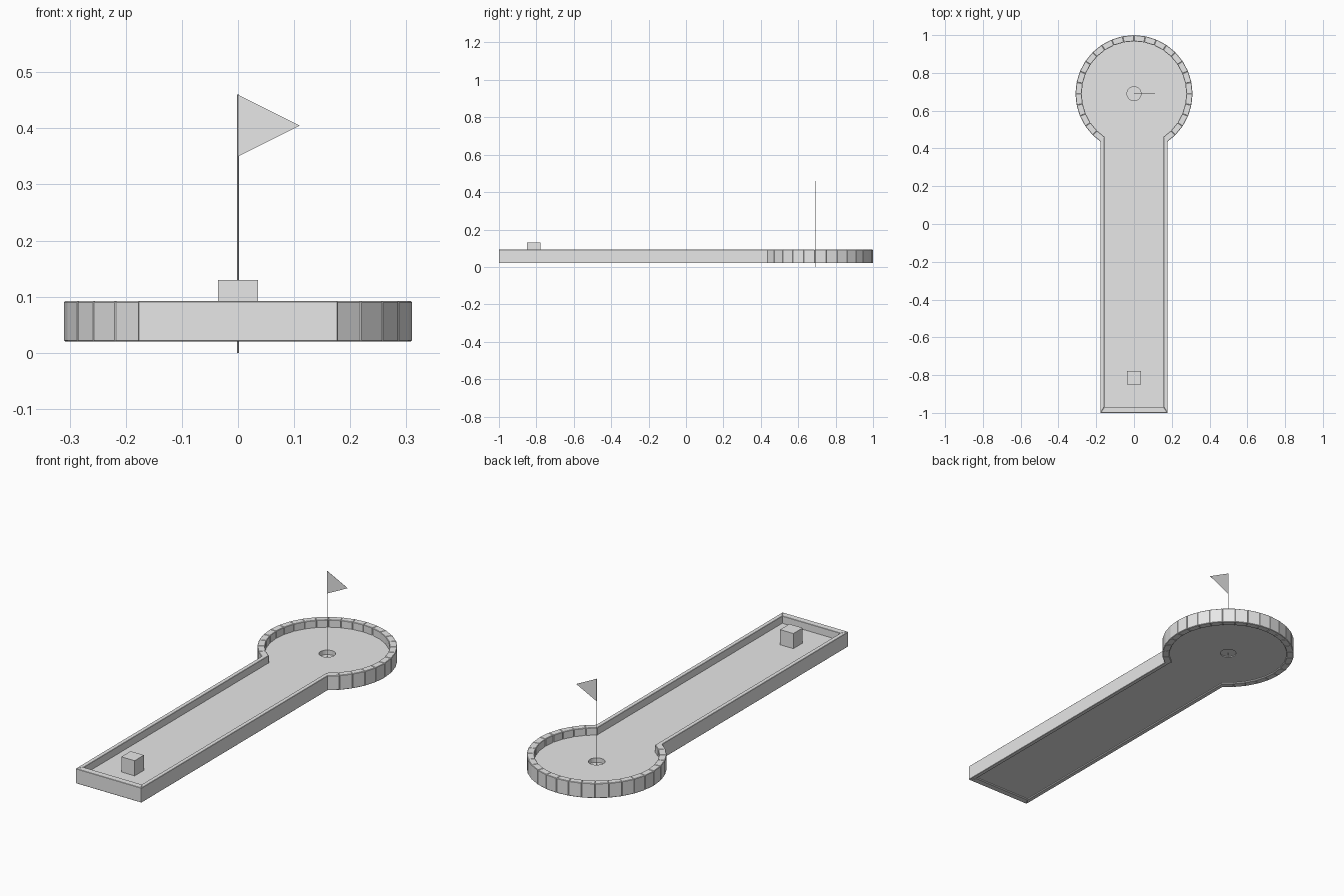
import bpy
import bmesh
from math import cos, sin, radians

cube = bpy.data.objects.get("Cube")
if cube:
    bpy.data.objects.remove(cube, do_unlink=True)

CENTRE_Y = 0.69            # middle of the round green
OUTER, INNER = 0.31, 0.277  # kerb radii
STEP = 11.25               # degrees per kerb block
START, BLOCKS = -56.25, 26
BASE, RIM = 0.02, 0.092    # wall bottom and top
FLOOR_LOW, FLOOR_TOP = 0.026, 0.056
HOLE = 0.037

grey = bpy.data.materials.new("plain_grey")
grey.use_nodes = True
grey.diffuse_color = (0.8, 0.8, 0.8, 1)
grey.node_tree.nodes["Principled BSDF"].inputs["Base Color"].default_value = (0.8, 0.8, 0.8, 1)


def polar(radius, degrees):
    a = radians(degrees)
    return radius * cos(a), CENTRE_Y + radius * sin(a)


def finish(bm, name, bevel=0):
    bmesh.ops.recalc_face_normals(bm, faces=bm.faces)
    mesh = bpy.data.meshes.new(name)
    bm.to_mesh(mesh)
    bm.free()
    obj = bpy.data.objects.new(name, mesh)
    bpy.context.collection.objects.link(obj)
    mesh.materials.append(grey)
    if bevel:
        mod = obj.modifiers.new("soft_edges", 'BEVEL')
        mod.width = bevel
        mod.segments = 1
    return obj


def raise_faces(bm, faces, height):
    result = bmesh.ops.extrude_face_region(bm, geom=faces, use_keep_orig=True)
    verts = [g for g in result["geom"] if isinstance(g, bmesh.types.BMVert)]
    bmesh.ops.translate(bm, verts=verts, vec=(0, 0, height))


def prism(name, plan, low, high, bevel=0):
    bm = bmesh.new()
    face = bm.faces.new([bm.verts.new((x, y, low)) for x, y in plan])
    raise_faces(bm, [face], high - low)
    return finish(bm, name, bevel)


# Floor: lane joined to a round green, with the hole left open
bm = bmesh.new()
arc = [polar(0.295, START + STEP * i) for i in range(BLOCKS + 1)]
lane = [(-0.168, -0.985), (0.168, -0.985)]
ring = [polar(HOLE, i * STEP) for i in range(32)]
edges = []
for loop in (lane + arc, ring):
    verts = [bm.verts.new((x, y, FLOOR_LOW)) for x, y in loop]
    edges += [bm.edges.new((v, verts[i - 1])) for i, v in enumerate(verts)]
bmesh.ops.triangle_fill(bm, edges=edges, use_beauty=True, normal=(0, 0, 1))
raise_faces(bm, bm.faces[:], FLOOR_TOP - FLOOR_LOW)
finish(bm, "floor")

# Bottom of the hole
prism("hole_bottom", ring, FLOOR_LOW + 0.004, FLOOR_LOW + 0.008)

# Straight walls, mitred at the front corners
for name, side in (("left_wall", 1), ("right_wall", -1)):
    plan = [(0.178, -1), (0.178, 0.44), (0.157, 0.458), (0.157, -0.968)]
    prism(name, [(side * x, y) for x, y in plan], BASE, RIM, 0.0015)
prism("front_wall", [(-0.178, -1), (0.178, -1), (0.157, -0.968), (-0.157, -0.968)],
      BASE, RIM, 0.0015)

# Round kerb of separate blocks
for i in range(BLOCKS):
    a, b = START + STEP * i, START + STEP * (i + 1)
    plan = [polar(OUTER, a), polar(OUTER, b), polar(INNER, b), polar(INNER, a)]
    prism("kerb_block_%02d" % (i + 1), plan, BASE, RIM, 0.002)

# Tee block
prism("tee_block", [(-0.036, -0.85), (0.036, -0.85), (0.036, -0.778), (-0.036, -0.778)],
      FLOOR_TOP, 0.13)

# Flag pole and pennant
prism("flag_pole", [polar(0.0015, i * 45) for i in range(8)], 0, 0.46)
bm = bmesh.new()
bm.faces.new([bm.verts.new((x, CENTRE_Y, z))
              for x, z in ((0, 0.35), (0.11, 0.405), (0, 0.46))])
flag = finish(bm, "flag")
thick = flag.modifiers.new("cloth", 'SOLIDIFY')
thick.thickness = 0.001
thick.offset = 0
